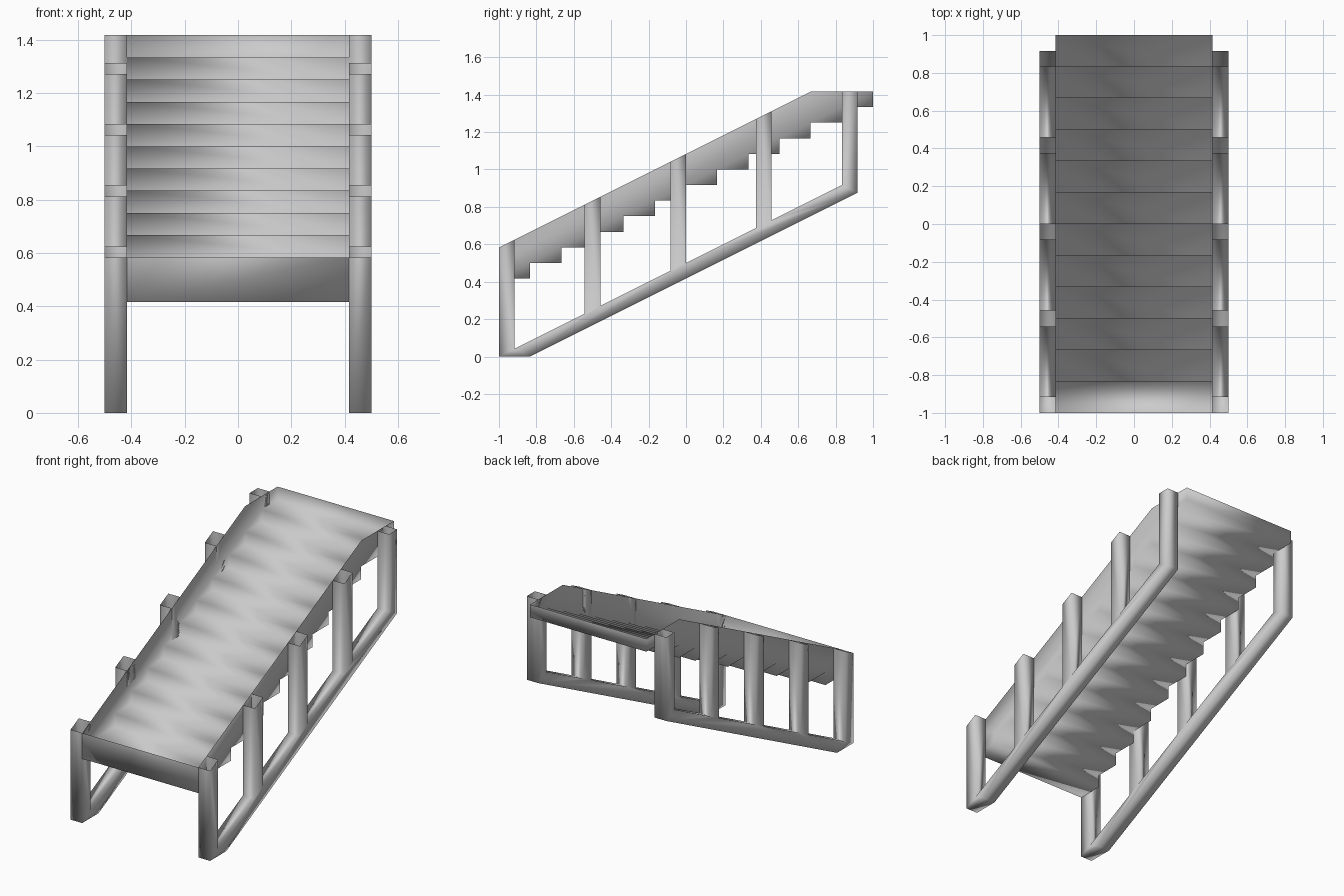
import bpy, bmesh

if "Cube" in bpy.data.objects:
    bpy.data.objects.remove(bpy.data.objects["Cube"])

U = 1 / 12            # module: riser height and post thickness
STEPS = 12


def top_z(y):
    """Height of the sloped open edge, flat at the upper end."""
    return min(13 * U + 0.5 * y, 17 * U)


def extrude_profile(name, profile, x0, x1, open_edges):
    """Extrude a (y, z) outline along x, leaving the listed edges open."""
    bm = bmesh.new()
    a = [bm.verts.new((x0, y, z)) for y, z in profile]
    b = [bm.verts.new((x1, y, z)) for y, z in profile]
    bm.faces.new(a)
    bm.faces.new(b[::-1])
    n = len(profile)
    for i in range(n):
        if i not in open_edges:
            j = (i + 1) % n
            bm.faces.new((a[j], a[i], b[i], b[j]))
    bmesh.ops.recalc_face_normals(bm, faces=bm.faces[:])
    big = [f for f in bm.faces if len(f.verts) > 4]
    bmesh.ops.triangulate(bm, faces=big)
    for f in bm.faces:
        f.smooth = True
    me = bpy.data.meshes.new(name)
    bm.to_mesh(me)
    bm.free()
    ob = bpy.data.objects.new(name, me)
    bpy.context.collection.objects.link(ob)
    return ob


# Stair shell: stepped underside, side walls and end walls, open on top
stair = []
for k in range(STEPS):
    z = (5 + k) * U
    stair += [(-1 + 2 * k * U, z), (-1 + 2 * (k + 1) * U, z)]
n = len(stair)
stair += [(1, 17 * U), (8 * U, 17 * U), (-1, 7 * U)]
extrude_profile("stair_shell", stair, -5 * U, 5 * U, {n, n + 1})

# Side frames: sloped rail with five posts, post tops cut to the slope and open
frame = [(-1, 0), (-10 * U, 0), (11 * U, 10.5 * U)]
open_tops = set()
for i in range(4, -1, -1):
    y0 = -1 + i * 5.5 * U
    y1 = y0 + U
    if i < 4:
        frame.append((y1, 0.5 * (y1 + 1)))
    open_tops.add(len(frame))
    frame += [(y1, top_z(y1)), (y0, top_z(y0))]
    if i > 0:
        frame.append((y0, 0.5 * (y0 + 1)))
for side, s in (("left", -1), ("right", 1)):
    extrude_profile(side + "_rail_frame", frame, s * 5 * U, s * 6 * U, open_tops)
